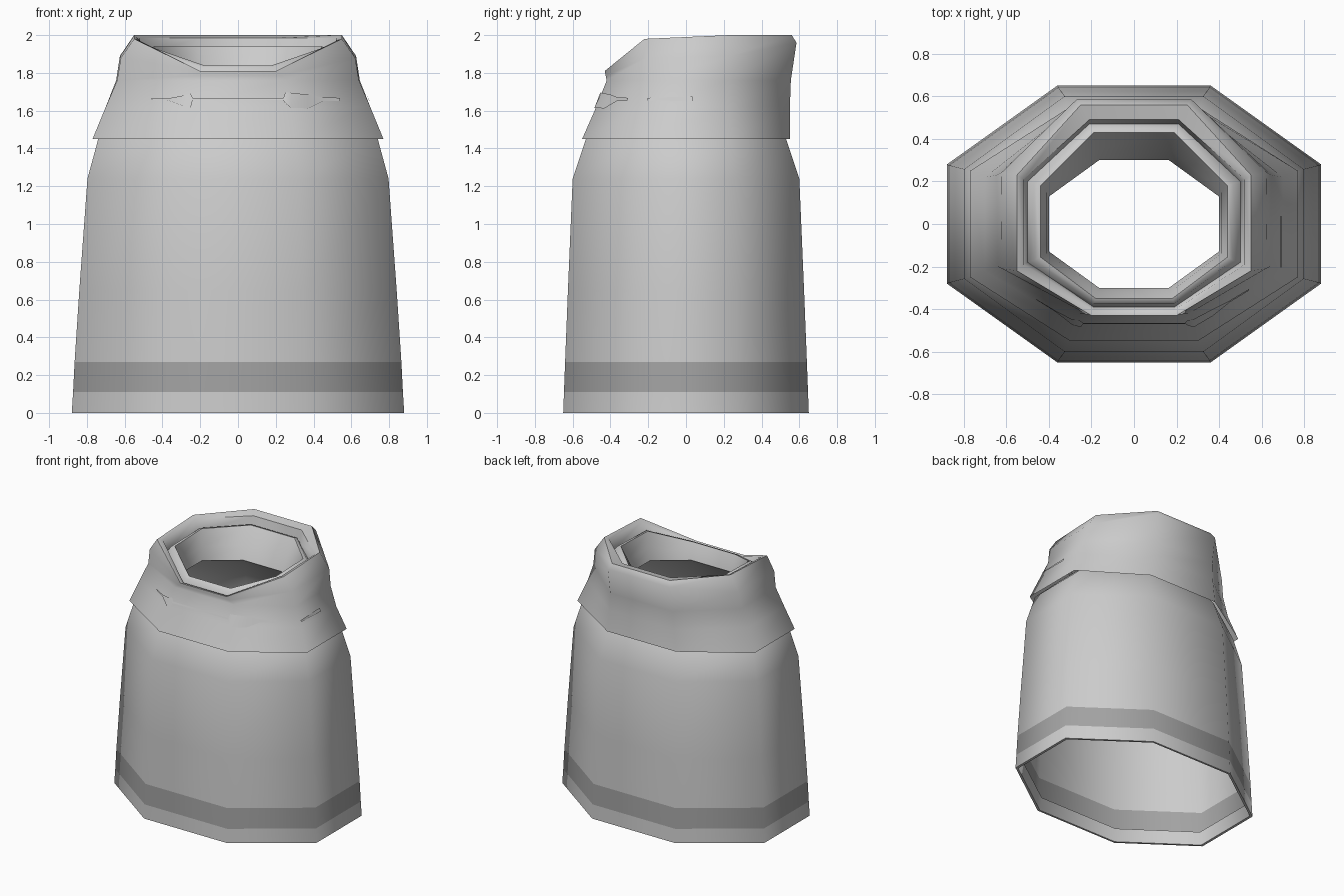
import bpy, bmesh
from mathutils import Vector

if "Cube" in bpy.data.objects:
    bpy.data.objects.remove(bpy.data.objects["Cube"])


def ring(half):
    """Mirror four right-hand points (front to back) into an eight-sided ring."""
    return [Vector(p) for p in half] + [Vector((-x, y, z)) for x, y, z in reversed(half)]


def octagon(hx, hy, z):
    cx, sy = hx * 0.41, hy * 0.43
    return ring([(cx, -hy, z), (hx, -sy, z), (hx, sy, z), (cx, hy, z)])


def finish(name, bm, angle=1.1):
    mesh = bpy.data.meshes.new(name)
    bm.to_mesh(mesh)
    bm.free()
    ob = bpy.data.objects.new(name, mesh)
    bpy.context.collection.objects.link(ob)
    bpy.ops.object.select_all(action='DESELECT')
    ob.select_set(True)
    bpy.context.view_layer.objects.active = ob
    bpy.ops.object.shade_smooth_by_angle(angle=angle)
    return ob


def loft(name, rings):
    bm = bmesh.new()
    rows = [[bm.verts.new(p) for p in r] for r in rings]
    for a, b in zip(rows, rows[1:]):
        for i in range(len(a)):
            j = (i + 1) % len(a)
            bm.faces.new((a[i], a[j], b[j], b[i]))
    return finish(name, bm)


def material(name, g):
    m = bpy.data.materials.new(name)
    m.diffuse_color = (g, g, g, 1)
    m.use_nodes = True
    m.node_tree.nodes["Principled BSDF"].inputs["Base Color"].default_value = m.diffuse_color
    return m


# Robe body: folded hem, flared wall, shoulders closing to the neck opening
body = loft("robe_body", [octagon(*r) for r in [
    (0.845, 0.62, 0.10), (0.86, 0.635, 0.0), (0.88, 0.65, 0.0),
    (0.873, 0.646, 0.11), (0.865, 0.64, 0.27), (0.84, 0.625, 0.65),
    (0.797, 0.60, 1.24), (0.74, 0.53, 1.45), (0.56, 0.42, 1.62), (0.40, 0.30, 1.72)]])

# Dark stripe above the hem
body.data.materials.append(material("cloth", 0.8))
body.data.materials.append(material("stripe", 0.36))
for f in body.data.polygons:
    if 0.15 < f.center.z < 0.23:
        f.material_index = 1

# Cowl: flared cape rising to a rim that dips at the front, then rolled inward
cowl = loft("cowl", [ring(h) for h in [
    [(.30, -.55, 1.45), (.77, -.25, 1.45), (.77, .25, 1.45), (.30, .55, 1.45)],
    [(.28, -.475, 1.62), (.70, -.22, 1.62), (.70, .22, 1.62), (.28, .55, 1.62)],
    [(.26, -.42, 1.76), (.64, -.20, 1.76), (.645, .23, 1.76), (.27, .555, 1.76)],
    [(.22, -.425, 1.785), (.62, -.21, 1.88), (.625, .24, 1.89), (.27, .585, 1.96)],
    [(.20, -.43, 1.81), (.55, -.22, 1.98), (.55, .23, 2.0), (.25, .56, 2.0)],
    [(.19, -.405, 1.805), (.52, -.19, 1.97), (.52, .21, 1.985), (.21, .49, 1.985)],
    [(.19, -.39, 1.77), (.50, -.18, 1.87), (.50, .20, 1.89), (.21, .47, 1.89)]]])

# Inner collar standing inside the cowl and funnelling down to the neck hole
loft("inner_collar", [ring(h) for h in [
    [(.19, -.39, 1.77), (.50, -.18, 1.87), (.50, .20, 1.89), (.21, .47, 1.89)],
    [(.19, -.375, 1.83), (.465, -.17, 1.925), (.465, .19, 1.935), (.20, .45, 1.935)],
    [(.18, -.35, 1.84), (.44, -.155, 1.93), (.44, .18, 1.94), (.19, .43, 1.94)],
    [(.17, -.32, 1.78), (.41, -.14, 1.82), (.41, .15, 1.82), (.17, .35, 1.82)],
    [(.164, -.30, 1.72), (.40, -.129, 1.72), (.40, .129, 1.72), (.164, .30, 1.72)]]])


# Thin cord pieces lying on the cowl; columns are (position, low z, high z)
cord = material("cord", 0.9)


def cord_piece(name, columns, side=None):
    bm = bmesh.new()
    rows = []
    for t, lo, hi in columns:
        row = []
        for z in (lo, hi):
            start, way = (Vector((2 * side, t, z)), Vector((-side, 0, 0))) if side else \
                         (Vector((t, -2, z)), Vector((0, 1, 0)))
            ok, hit, _, _ = cowl.ray_cast(start, way)
            row.append(bm.verts.new(hit - way * 0.008))
        rows.append(row)
    for a, b in zip(rows, rows[1:]):
        bm.faces.new((a[0], b[0], b[1], a[1]))
    finish(name, bm).data.materials.append(cord)


cord_piece("cord_front", [(-.46, 1.658, 1.664), (-.37, 1.655, 1.665), (-.29, 1.625, 1.68),
                          (-.25, 1.617, 1.69), (-.24, 1.656, 1.667), (.24, 1.656, 1.667),
                          (.25, 1.64, 1.695), (.28, 1.615, 1.695), (.37, 1.612, 1.685),
                          (.45, 1.65, 1.67), (.54, 1.65, 1.668)])
cord_piece("cord_right", [(-.205, 1.655, 1.668), (0.035, 1.65, 1.675)], side=1)
